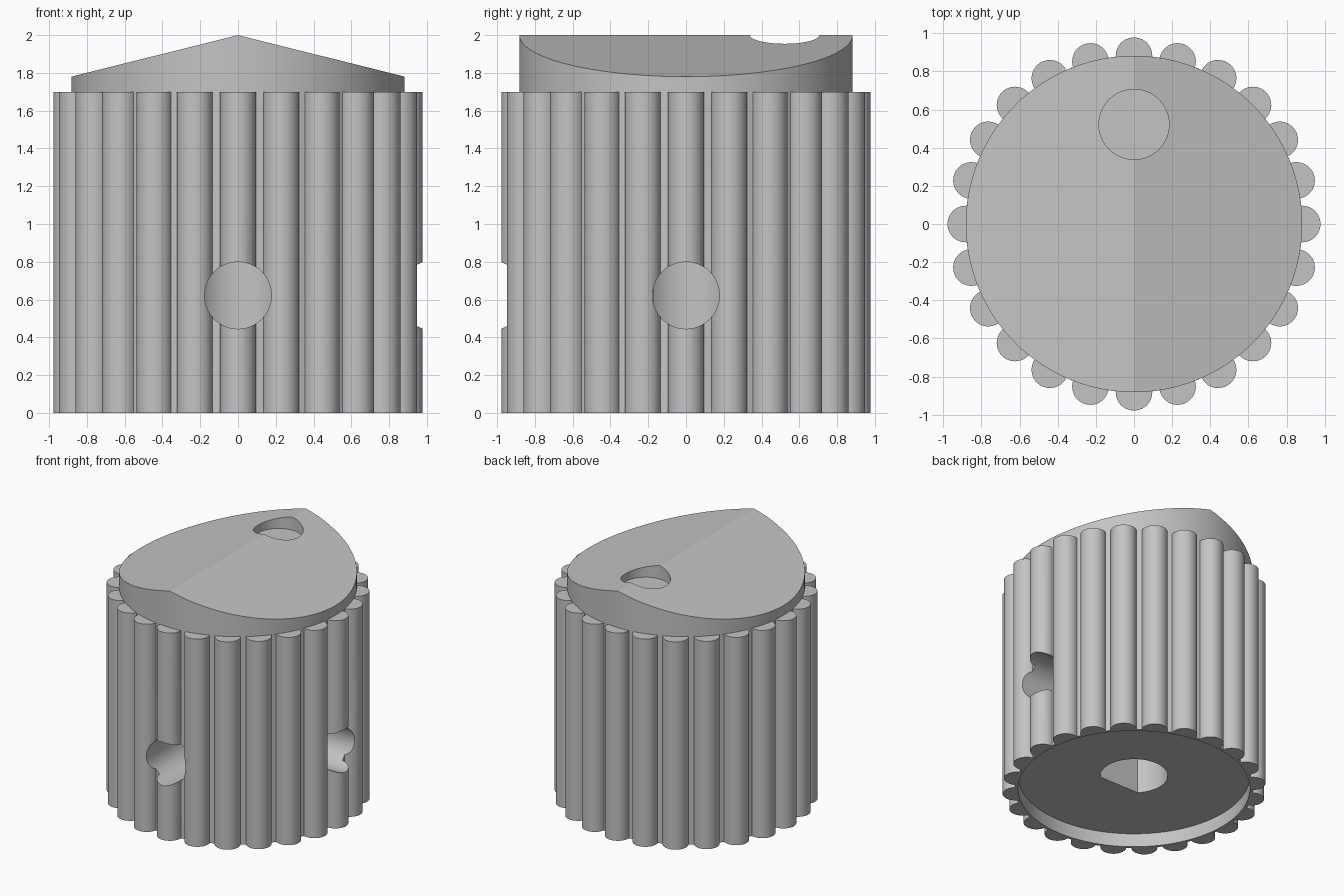
import bpy, bmesh, math
from mathutils import Matrix, Vector

if "Cube" in bpy.data.objects:
    bpy.data.objects.remove(bpy.data.objects["Cube"])

BODY_R, RIB_R, RIBS = 0.882, 0.096, 24
RIB_TOP, PEAK, EAVE = 1.70, 2.0, 1.78

grey = bpy.data.materials.new("plain grey")
grey.diffuse_color = (0.55, 0.55, 0.55, 1)
grey.use_nodes = True
grey.node_tree.nodes["Principled BSDF"].inputs["Base Color"].default_value = grey.diffuse_color


def finish(name, bm):
    bmesh.ops.recalc_face_normals(bm, faces=bm.faces)
    me = bpy.data.meshes.new(name)
    bm.to_mesh(me)
    bm.free()
    me.materials.append(grey)
    ob = bpy.data.objects.new(name, me)
    bpy.context.collection.objects.link(ob)
    return ob


def prism(name, pts, z0, z1, matrix=Matrix()):
    """Extrude a flat outline from z0 to z1."""
    bm = bmesh.new()
    face = bm.faces.new([bm.verts.new((x, y, z0)) for x, y in pts])
    new = bmesh.ops.extrude_face_region(bm, geom=[face])["geom"]
    bmesh.ops.translate(bm, vec=(0, 0, z1 - z0),
                        verts=[v for v in new if isinstance(v, bmesh.types.BMVert)])
    bmesh.ops.transform(bm, matrix=matrix, verts=bm.verts)
    return finish(name, bm)


def arc(r, a0, a1, n, cx=0, cy=0):
    return [(cx + r * math.cos(a0 + (a1 - a0) * i / n),
             cy + r * math.sin(a0 + (a1 - a0) * i / n)) for i in range(n + 1)]


def circle(r, n, cx=0, cy=0):
    return arc(r, 0, math.tau, n, cx, cy)[:-1]


def cut(target, cutter):
    mod = target.modifiers.new(cutter.name, 'BOOLEAN')
    mod.operation, mod.solver, mod.object = 'DIFFERENCE', 'EXACT', cutter
    bpy.context.view_layer.objects.active = target
    bpy.ops.object.modifier_apply(modifier=mod.name)
    bpy.data.objects.remove(cutter, do_unlink=True)


def smooth(ob):
    bpy.ops.object.select_all(action='DESELECT')
    ob.select_set(True)
    bpy.context.view_layer.objects.active = ob
    bpy.ops.object.shade_smooth_by_angle(angle=math.radians(30))


# Ribbed grip: round ribs joined by short arcs of the body
half = 2 * math.asin(RIB_R / (2 * BODY_R))
sweep = math.pi / 2 + half / 2
step = math.tau / RIBS
outline = []
for i in range(RIBS):
    a = i * step
    outline += arc(RIB_R, a - sweep, a + sweep, 20,
                   BODY_R * math.cos(a), BODY_R * math.sin(a))
    outline += arc(BODY_R, a + half, a + step - half, 3)[1:-1]
grip = prism("ribbed_grip", outline, 0, RIB_TOP)

# Shallow recess under the grip
cut(grip, prism("recess_cutter", circle(0.86, 96), -0.2, 0.11))

# D-shaped shaft socket, flat towards the front
flat = math.asin(0.173 / 0.25)
cut(grip, prism("socket_cutter", arc(0.25, -flat, math.pi + flat, 48), -0.2, 1.3))

# Set screw holes from the front and the right into the socket
for axis in (Vector((0, -1, 0)), Vector((1, 0, 0))):
    turn = axis.to_track_quat('Z', 'Y').to_matrix().to_4x4()
    cut(grip, prism("screw_cutter", circle(0.177, 48), 0.05, 1.2,
                    Matrix.Translation((0, 0, 0.622)) @ turn))
smooth(grip)

# Ridged cap: the top slopes down to both sides of a central ridge
cap = prism("ridged_cap", circle(BODY_R, 96), RIB_TOP, PEAK)
bm = bmesh.new()
bm.from_mesh(cap.data)
bmesh.ops.bisect_plane(bm, geom=bm.verts[:] + bm.edges[:] + bm.faces[:],
                       plane_co=(0, 0, 0), plane_no=(1, 0, 0))
for v in bm.verts:
    if v.co.z > RIB_TOP + 0.01:
        v.co.z = PEAK - (PEAK - EAVE) * abs(v.co.x) / BODY_R
bm.to_mesh(cap.data)
bm.free()

# Round finger dimple near the back of the cap
cut(cap, prism("dimple_cutter", circle(0.184, 48, 0, 0.522), 1.89, 2.2))
smooth(cap)
# Keep the shallow ridge crisp
for p in cap.data.polygons:
    if abs(p.normal.z) > 0.5:
        p.use_smooth = False
